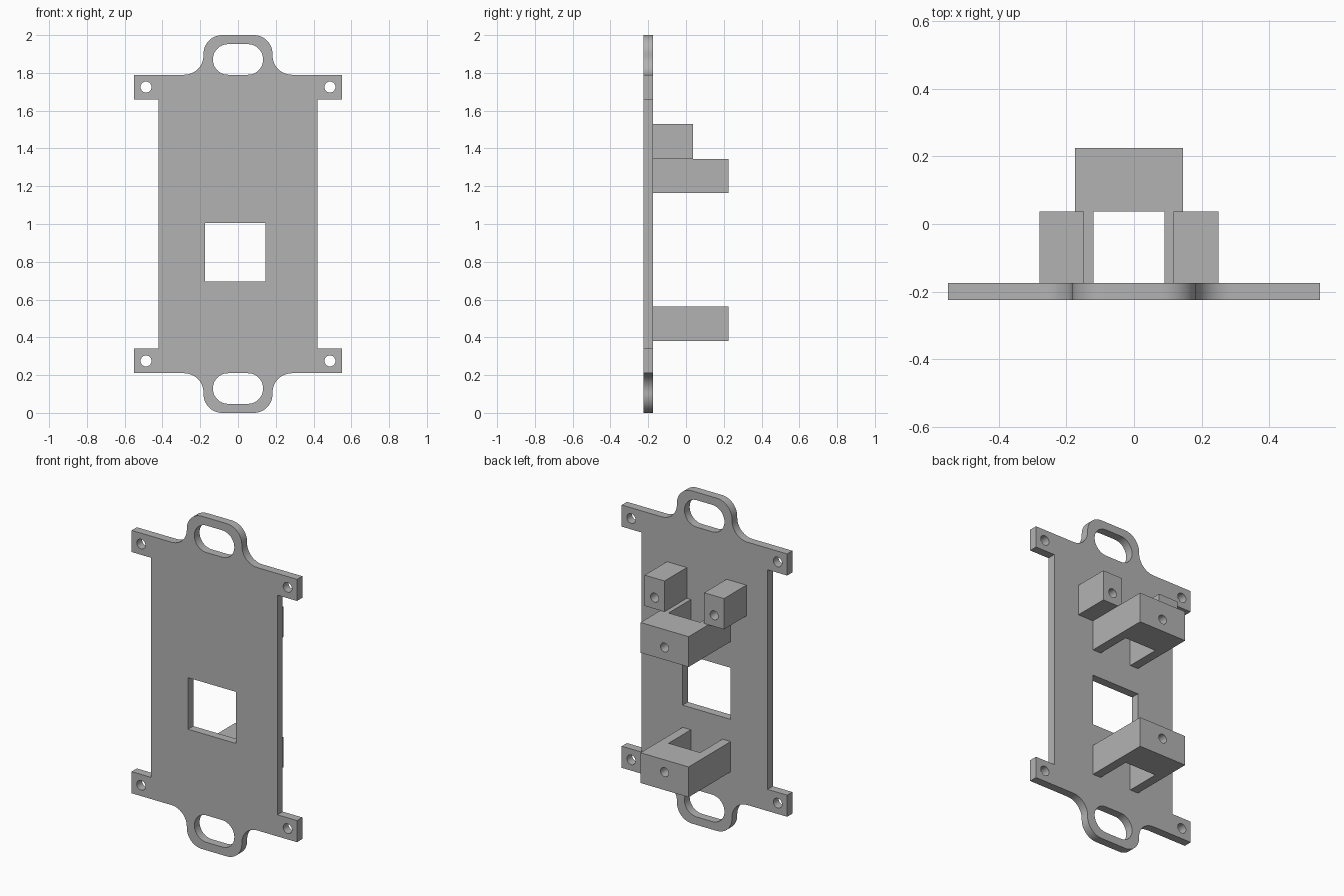
import bpy, bmesh
from math import cos, sin, radians, pi
from mathutils import Matrix

cube = bpy.data.objects.get("Cube")
if cube:
    bpy.data.objects.remove(cube, do_unlink=True)

grey = bpy.data.materials.new("mid grey")
grey.use_nodes = True
colour = (0.45, 0.45, 0.45, 1)
grey.diffuse_color = colour
grey.node_tree.nodes["Principled BSDF"].inputs["Base Color"].default_value = colour


def arc(cx, cy, r, start, end, steps=12):
    angles = [radians(start + (end - start) * i / steps) for i in range(steps + 1)]
    return [(cx + r * cos(a), cy + r * sin(a)) for a in angles]


def circle(cx, cy, r):
    return arc(cx, cy, r, 0, 360, 32)[:-1]


def rect(x0, x1, y0, y1):
    return [(x0, y0), (x1, y0), (x1, y1), (x0, y1)]


def stadium(cx, cy, half_width, r):
    d = half_width - r
    return arc(cx + d, cy, r, -90, 90, 24) + arc(cx - d, cy, r, 90, 270, 24)


def prism(name, loops, low, high, axis):
    """Extrude a filled outline with holes along 'y' (drawn in x, z) or 'z' (drawn in x, y)."""
    curve = bpy.data.curves.new(name, "CURVE")
    curve.dimensions = "2D"
    curve.fill_mode = "BOTH"
    curve.extrude = (high - low) / 2
    for loop in loops:
        spline = curve.splines.new("POLY")
        spline.points.add(len(loop) - 1)
        for point, (x, y) in zip(spline.points, loop):
            point.co = (x, y, 0, 1)
        spline.use_cyclic_u = True
    temp = bpy.data.objects.new(name + " outline", curve)
    mesh = bpy.data.meshes.new_from_object(temp)
    bpy.data.objects.remove(temp)
    bpy.data.curves.remove(curve)
    mid = (low + high) / 2
    if axis == "y":
        matrix = Matrix.Translation((0, mid, 0)) @ Matrix.Rotation(pi / 2, 4, "X")
    else:
        matrix = Matrix.Translation((0, 0, mid))
    bm = bmesh.new()
    bm.from_mesh(mesh)
    bmesh.ops.remove_doubles(bm, verts=bm.verts, dist=1e-5)
    bm.transform(matrix)
    bmesh.ops.recalc_face_normals(bm, faces=bm.faces)
    bm.to_mesh(mesh)
    bm.free()
    mesh.materials.clear()
    mesh.materials.append(grey)
    obj = bpy.data.objects.new(name, mesh)
    bpy.context.collection.objects.link(obj)
    return obj


def smooth(obj):
    bpy.ops.object.select_all(action="DESELECT")
    obj.select_set(True)
    bpy.context.view_layer.objects.active = obj
    bpy.ops.object.shade_smooth_by_angle(angle=radians(30))


FRONT, FACE, BACK = -0.225, -0.175, 0.225
STEP = 0.037          # depth reached by the posts and the bracket gap
HOLE = 0.027

# Plate: one quarter of the outline, mirrored to all four corners
quarter = [(0.42, 0.66), (0.55, 0.66), (0.55, 0.79)]
quarter += arc(0.285, 0.892, 0.102, -90, -180)
quarter += arc(0.083, 0.9, 0.1, 0, 90)
right = [(x, -z) for x, z in reversed(quarter)] + quarter
outline = [(x, 1 + z) for x, z in right]
outline += [(-x, 1 + z) for x, z in reversed(right)]

# Plate openings: window, handle slots and corner holes
openings = [rect(-0.175, 0.145, 0.695, 1.005)]
for side in (-1, 1):
    openings.append(stadium(0, 1 + side * 0.871, 0.133, 0.081))
    for x in (-0.487, 0.487):
        openings.append(circle(x, 1 + side * 0.725, 0.029))
smooth(prism("mounting_plate", [outline] + openings, FRONT, FACE, "y"))

# U-shaped brackets with a screw hole through the crossbar
u_profile = [(-0.175, FACE), (-0.12, FACE), (-0.12, STEP), (0.09, STEP),
             (0.09, FACE), (0.145, FACE), (0.145, BACK), (-0.175, BACK)]
for name, z0, hole_z in (("lower_bracket", 0.38, 0.488), ("upper_bracket", 1.163, 1.237)):
    bracket = prism(name, [u_profile], z0, z0 + 0.182, "z")
    cutter = prism("screw_cutter", [circle(-0.015, hole_z, HOLE)], 0, 0.3, "y")
    cutter.hide_render = True
    cut = bracket.modifiers.new("screw hole", "BOOLEAN")
    cut.operation = "DIFFERENCE"
    cut.solver = "EXACT"
    cut.object = cutter
    bpy.context.view_layer.objects.active = bracket
    bpy.ops.object.modifier_apply(modifier=cut.name)
    bpy.data.objects.remove(cutter, do_unlink=True)
    smooth(bracket)

# Pair of screw posts above the upper bracket
for name, x in (("right_post", -0.213), ("left_post", 0.183)):
    body = rect(x - 0.066, x + 0.066, 1.345, 1.53)
    smooth(prism(name, [body, circle(x, 1.412, HOLE)], FACE, STEP, "y"))
